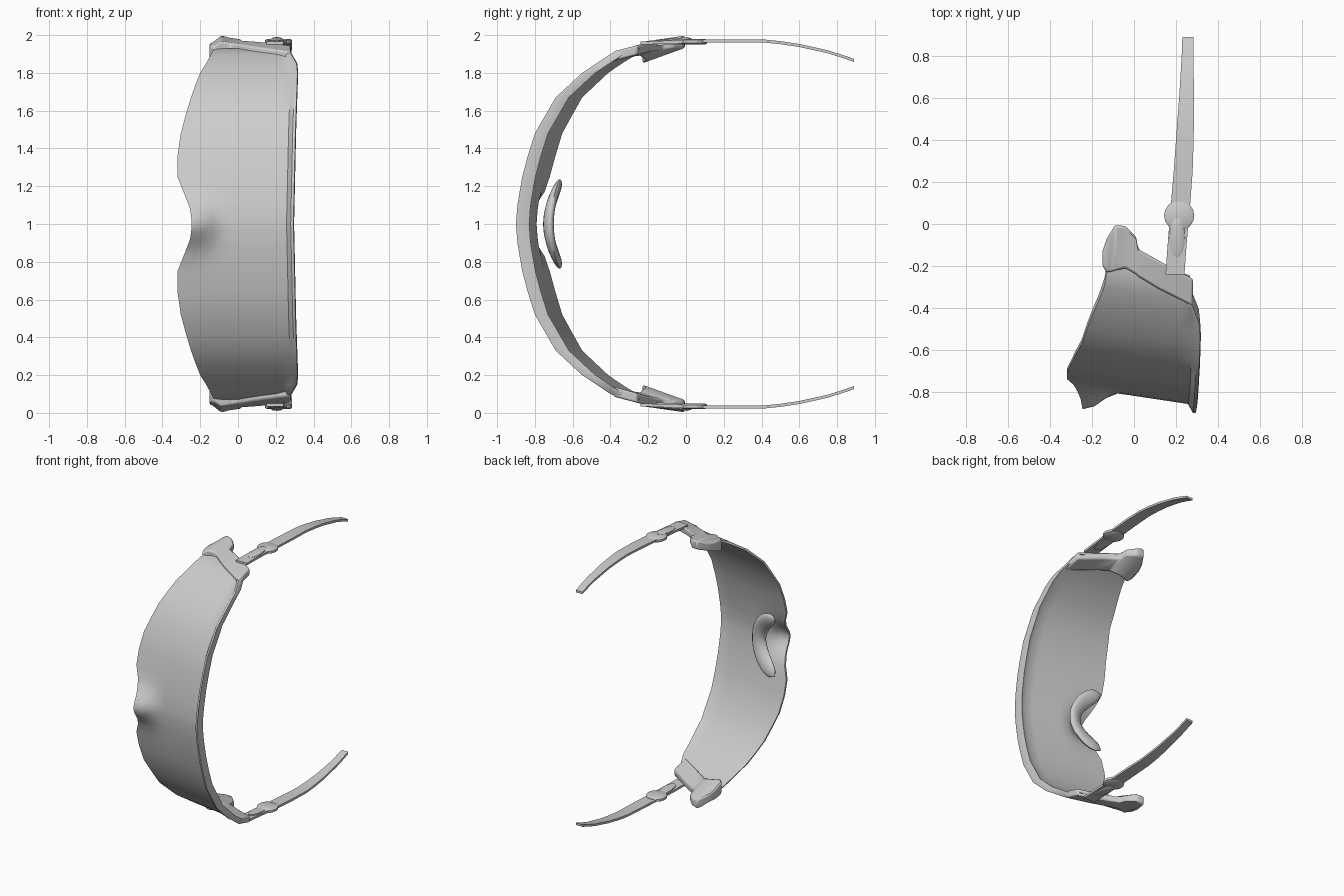
import bpy, bmesh, math
from mathutils import Vector

cube = bpy.data.objects.get("Cube")
if cube:
    bpy.data.objects.remove(cube, do_unlink=True)

grey = bpy.data.materials.new("light_grey")
grey.use_nodes = True
grey.diffuse_color = (0.6, 0.6, 0.6, 1)
bsdf = next(n for n in grey.node_tree.nodes if n.type == "BSDF_PRINCIPLED")
bsdf.inputs["Base Color"].default_value = (0.6, 0.6, 0.6, 1)


def lerp_table(table, t):
    """Piecewise linear lookup in a list of (key, value)."""
    if t <= table[0][0]:
        return table[0][1]
    for (a, va), (b, vb) in zip(table, table[1:]):
        if t <= b:
            return va + (vb - va) * (t - a) / (b - a)
    return table[-1][1]


def loft(name, rings, bevel=0.0, angle=40):
    """Closed rings joined in order, with capped ends."""
    bm = bmesh.new()
    rows = [[bm.verts.new(p) for p in ring] for ring in rings]
    n = len(rows[0])
    for a, b in zip(rows, rows[1:]):
        for i in range(n):
            j = (i + 1) % n
            bm.faces.new((a[i], a[j], b[j], b[i]))
    bm.faces.new(rows[0])
    bm.faces.new(rows[-1])
    bmesh.ops.recalc_face_normals(bm, faces=bm.faces)
    mesh = bpy.data.meshes.new(name)
    bm.to_mesh(mesh)
    bm.free()
    obj = bpy.data.objects.new(name, mesh)
    bpy.context.collection.objects.link(obj)
    mesh.materials.append(grey)
    if bevel:
        mod = obj.modifiers.new("soft_edges", "BEVEL")
        mod.width, mod.segments = bevel, 2
    bpy.ops.object.select_all(action="DESELECT")
    obj.select_set(True)
    bpy.context.view_layer.objects.active = obj
    bpy.ops.object.shade_smooth_by_angle(angle=math.radians(angle))
    return obj


# Lens: curved wrap-around shield, lofted along z with a flared upper rim
ARC = [(0, -.9), (.1, -.893), (.29, -.86), (.48, -.8), (.67, -.69),
       (.8, -.55), (.9, -.4), (.935, -.3)]
LOW = [(0, -.245), (.07, -.25), (.15, -.28), (.25, -.32), (.36, -.32), (.5, -.3),
       (.7, -.24), (.8, -.2), (.88, -.15), (.935, -.125)]
HIGH = [(0, .297), (.5, .308), (.84, .32), (.9, .285), (.935, .27)]


def lens_y(x, s):
    y = lerp_table(ARC, abs(s)) + .04 + .15 * (.28 - x)
    k = min(max((-.07 - x) / .17, 0), 1)
    return y - .1 * k * k * (3 - 2 * k) * math.exp(-(s / .11) ** 2)


def lens_ring(s):
    low, high = lerp_table(LOW, abs(s)), lerp_table(HIGH, abs(s))
    front = lerp_table(ARC, abs(s))
    xs = [low + (high - .04 - low) * i / 9 for i in range(10)]
    outer = [(x, lens_y(x, s)) for x in xs]
    rim = [(high - .018, front + .002), (high - .004, front), (high, front + .02),
           (high - .006, front + .07)]
    # inner wall sits behind the outer wall along the arc normal
    slope = (lerp_table(ARC, abs(s) + .02) - lerp_table(ARC, abs(s) - .02)) / .04
    back = min(.016 * math.hypot(1, slope), .05)
    inner = [(x, y + back) for x, y in reversed(outer)]
    return [(x, y, 1 + s) for x, y in outer + rim + inner]


half = [.04, .08, .12, .17, .25, .36, .48, .58, .67, .74, .8, .85, .9, .93]
stations = [-s for s in reversed(half)] + [0] + half
loft("lens", [lens_ring(s) for s in stations], angle=45)

# Nose pad: flattened rounded boomerang behind the lens
ctrl = [Vector(p) for p in ((-.23, -.675, -.2), (-.15, -.695, -.16), (.03, -.79, 0),
                            (-.15, -.695, .16), (-.23, -.675, .2))]


def pad_point(t):
    pts = ctrl
    while len(pts) > 1:
        pts = [a.lerp(b, t) for a, b in zip(pts, pts[1:])]
    return pts[0]


pad = []
for i in range(25):
    u = -1 + i / 12
    t = .5 + .5 * u
    c = pad_point(t)
    tangent = (pad_point(t + .01) - pad_point(t - .01)).normalized()
    thick = Vector((-.25, 1, 0))
    thick = (thick - tangent * thick.dot(tangent)).normalized()
    wide = tangent.cross(thick)
    size = math.sqrt(max(1 - abs(u) ** 5, .006))
    w, h = size * (.05 + .015 * abs(u)), size * .026
    c = c + tangent * (.04 * u ** 5)
    pad.append([c + wide * (w * math.cos(a)) + thick * (h * math.sin(a)) + Vector((0, 0, 1))
                for a in [k * math.tau / 12 for k in range(12)]])
loft("nose_pad", pad, angle=60)

# Clip outline as (x, front y, back y); heights follow the end of the lens
CLIP = [(-.15, -.2, -.13), (-.13, -.232, -.07), (-.09, -.222, -.005), (-.04, -.21, -.01),
        (.01, -.24, -.06), (.02, -.25, -.12), (.12, -.31, -.175), (.2, -.35, -.22),
        (.28, -.39, -.26)]
CLIP_OUT = [(-.39, .912), (-.2, .962), (0, .988)]
# Strap centre line as (y, x, height, half width)
STRAP = [(-.24, .195, .957, .045), (-.1, .205, .963, .045), (.1, .222, .968, .046),
         (.25, .234, .97, .045), (.4, .242, .97, .042), (.5, .246, .96, .039),
         (.6, .25, .945, .035), (.75, .254, .912, .03), (.82, .256, .89, .028),
         (.89, .257, .866, .027)]

for side, sign in (("left", 1), ("right", -1)):
    # Clip holding the end of the lens, with a swollen lower knob
    rings = []
    for x, y0, y1 in CLIP:
        knob = min(max((.03 - x) / .06, 0), 1)
        tip = .012 if -.1 < x < -.08 else -.012 if x < -.12 else 0
        ring = [(x, y, 1 + sign * (lerp_table(CLIP_OUT, y) + tip)) for y in (y0, y1)]
        for y in (y1, y0):
            bar = .86 + .27 * (y + .39)
            bulge = .855 + .36 * (y + .22)
            ring.append((x, y, 1 + sign * (bar + (bulge - bar) * knob)))
        rings.append(ring)
    loft(f"{side}_clip", rings, bevel=.01)

    # Strap: thin tapering band that curls in at its tip
    rings = []
    for y, x, d, w in STRAP:
        rings.append([(x + dx * w, y, 1 + sign * (d + dz * .008))
                      for dx, dz in ((-1, -1), (1, -1), (1, 1), (-1, 1))])
    loft(f"{side}_strap", rings, angle=30)

    # Round hinge disc on the strap
    rings = []
    for r, d in ((.06, .95), (.072, .957), (.072, .973), (.06, .98)):
        rings.append([(.215 + r * math.cos(a), .04 + r * math.sin(a), 1 + sign * d)
                      for a in [k * math.tau / 16 for k in range(16)]])
    loft(f"{side}_hinge_disc", rings)

    # Long oval button leading from the disc to the clip
    rings = []
    for r, lift in ((1, -.02), (1, .006), (.75, .013)):
        rings.append([(.206 + .036 * r * math.cos(a), -.065 + .095 * r * math.sin(a),
                       1 + sign * (.97 + lift + .006 * math.sin(a)))
                      for a in [k * math.tau / 16 for k in range(16)]])
    loft(f"{side}_button", rings)
